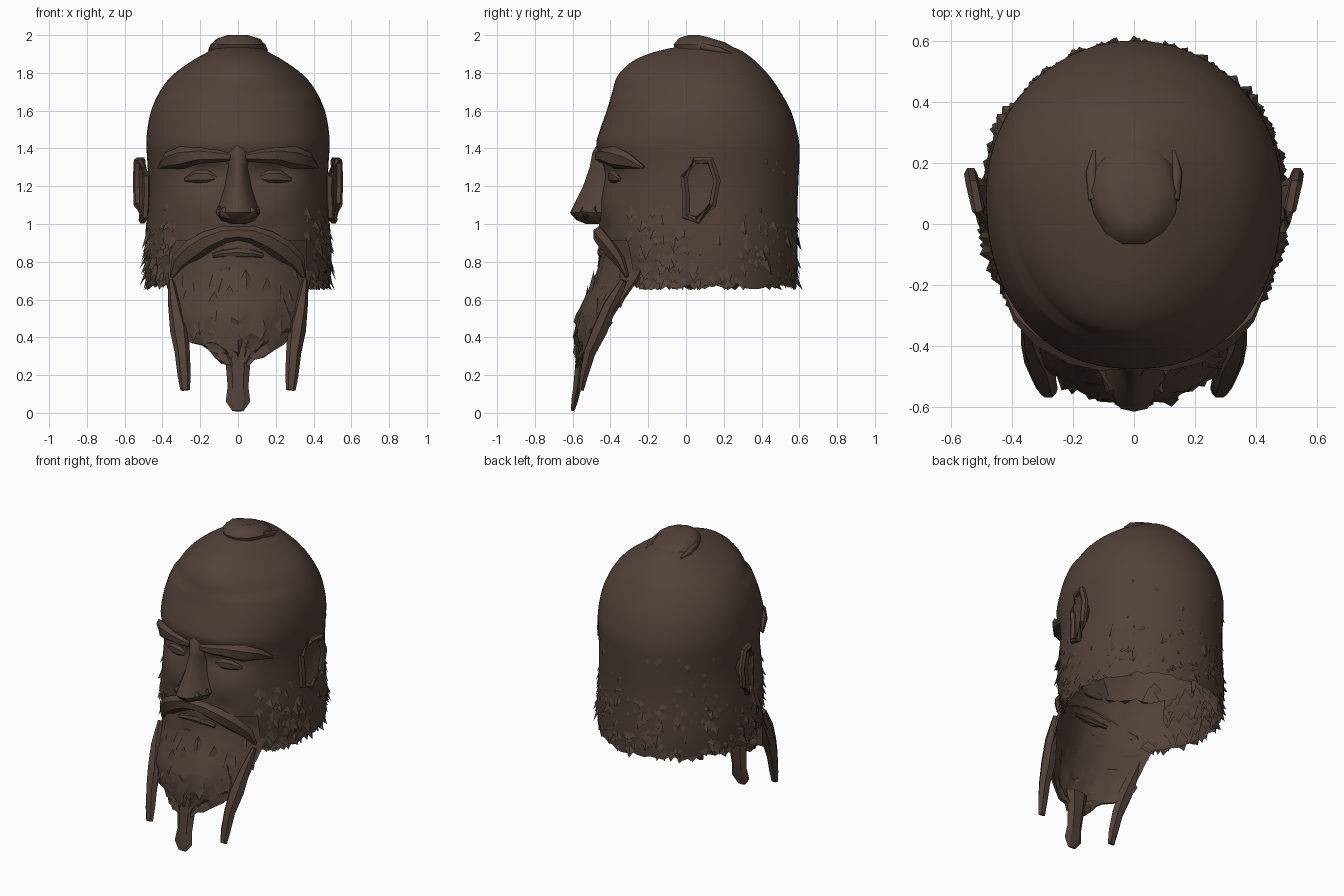
import bpy, bmesh, math, random
from mathutils import Vector

random.seed(7)
default = bpy.data.objects.get("Cube")
if default:
    bpy.data.objects.remove(default, do_unlink=True)

brown = bpy.data.materials.new("dark brown")
brown.use_nodes = True
colour = (0.085, 0.054, 0.041, 1)
brown.diffuse_color = colour
brown.node_tree.nodes["Principled BSDF"].inputs["Base Color"].default_value = colour


def finish(name, bm, angle=40):
    """Turn a bmesh into a shaded, coloured object."""
    bmesh.ops.remove_doubles(bm, verts=bm.verts, dist=0.0005)
    bmesh.ops.recalc_face_normals(bm, faces=bm.faces)
    mesh = bpy.data.meshes.new(name)
    bm.to_mesh(mesh)
    bm.free()
    mesh.materials.append(brown)
    obj = bpy.data.objects.new(name, mesh)
    bpy.context.collection.objects.link(obj)
    bpy.ops.object.select_all(action="DESELECT")
    obj.select_set(True)
    bpy.context.view_layer.objects.active = obj
    if angle:
        bpy.ops.object.shade_smooth_by_angle(angle=math.radians(angle))
    return obj


def loft(bm, rings, closed=False, floor=True):
    """Skin equal-length rings of points and cap the ends."""
    loops = [[bm.verts.new(p) for p in ring] for ring in rings]
    count = len(loops[0])
    pairs = list(zip(loops, loops[1:])) + ([(loops[-1], loops[0])] if closed else [])
    for low, high in pairs:
        for i in range(count):
            j = (i + 1) % count
            bm.faces.new((low[i], low[j], high[j], high[i]))
    if not closed:
        bm.faces.new(loops[-1])
        if floor:
            bm.faces.new(loops[0])


def smooth_rows(rows, steps):
    """Catmull-Rom interpolation of a table of rows."""
    result = []
    for k in range(len(rows) - 1):
        a, b, c, d = (rows[min(max(k + o, 0), len(rows) - 1)] for o in (-1, 0, 1, 2))
        for s in range(steps):
            t = s / steps
            result.append([q + t / 2 * (r - p + t * (2 * p - 5 * q + 4 * r - e + t * (3 * (q - r) + e - p)))
                           for p, q, r, e in zip(a, b, c, d)])
    return result + [list(rows[-1])]


def tube(bm, path, side=1, closed=False, sides=8):
    """Sweep an oval along rows of x, y, z, width, depth; side -1 mirrors it."""
    points = [Vector((x * side, y, z)) for x, y, z, w, d in path]
    rings, last = [], len(path) - 1
    for k, point in enumerate(points):
        if closed:
            along = points[(k + 1) % len(points)] - points[k - 1]
        else:
            along = points[min(k + 1, last)] - points[max(k - 1, 0)]
        depth = Vector((0, 1, 0)) if abs(along.normalized().y) < 0.8 else Vector((0, 0, 1))
        width = along.cross(depth).normalized()
        depth = width.cross(along).normalized()
        ring = []
        for i in range(sides):
            a = math.tau * i / sides
            ring.append(point + width * path[k][3] * math.cos(a) + depth * path[k][4] * math.sin(a))
        rings.append(ring)
    loft(bm, rings, closed)


def scatter(name, source, count, keep, size):
    """Cover part of a surface with ragged hanging locks."""
    faces = [f for f in source.data.polygons if keep(f.center, f.normal)]
    bm = bmesh.new()
    for face in random.choices(faces, [f.area for f in faces], k=count):
        n = face.normal
        across = n.cross(Vector((0, 0, 1))).normalized()
        s = size * random.uniform(0.4, 1.2)
        c = face.center + across * random.uniform(-s, s) / 2
        up = Vector((0, 0, s * random.uniform(0.5, 1.2)))
        tip = c - up + n * s * random.uniform(0.05, 0.35) + across * random.uniform(-s, s) / 2
        tip.z = max(tip.z, 0.65 if c.y > -0.35 else 0.3)
        base = [c + up - n * s / 4, c - across * s * .6 - n * s / 6, c + across * s * .6 - n * s / 6]
        a, b, d, e = [bm.verts.new(p) for p in base + [tip]]
        for trio in ((a, b, e), (b, d, e), (d, a, e), (a, d, b)):
            bm.faces.new(trio)
    return finish(name, bm, 0)


# Skull and face: height, half width, front y, back y
SKULL = [(.66, .485, -.39, .585), (.8, .495, -.43, .59), (.95, .49, -.46, .59), (1.1, .478, -.455, .59),
         (1.22, .475, -.44, .595), (1.33, .48, -.45, .6), (1.42, .485, -.475, .6), (1.5, .48, -.455, .585),
         (1.6, .46, -.42, .555), (1.7, .415, -.39, .5), (1.78, .355, -.365, .445), (1.85, .265, -.3, .38),
         (1.9, .18, -.2, .32), (1.935, .11, -.06, .25), (1.95, .01, .09, .11)]
# Face relief: x, z, x spread, z spread, push backward
RELIEF = [(.19, 1.28, .11, .06, .05), (.24, 1.1, .09, .06, -.01), (.17, .97, .06, .05, .02)]


def skull_ring(row):
    z, w, front, back = row
    power = 2.25 if z < 1.7 else 2.0
    ring = []
    for i in range(72):
        a = math.tau * i / 72
        s, c = math.sin(a), math.cos(a)
        reach = (abs(s) ** power + abs(c) ** power) ** (-1 / power) if c > 0 else 1
        x = w * s * reach
        y = 0.1 - (0.1 - front) * c * reach if c > 0 else 0.1 - (back - 0.1) * c
        if c > 0:
            for cx, cz, sx, sz, push in RELIEF:
                y += push * math.exp(-((abs(x) - cx) / sx) ** 2 - ((z - cz) / sz) ** 2)
        drop = random.uniform(-0.01, 0.03) if z < 0.661 else 0
        ring.append((x, y, z + drop))
    return ring


# Hollow head, open below and behind the beard
bm = bmesh.new()
loft(bm, [skull_ring(r) for r in smooth_rows(SKULL, 4)], floor=False)
hidden = []
for f in bm.faces:
    c = f.calc_center_median()
    if c.z < .9 and abs(c.x) < .36 and c.y < -.2:
        hidden.append(f)
bmesh.ops.delete(bm, geom=hidden, context="FACES")
head = finish("head", bm)

# Topknot, overhanging in front and sinking into the crown behind
bm = bmesh.new()
KNOT = [(1.89, .08, .02), (1.92, .145, -.06), (1.95, .15, -.07), (1.985, .12, -.04), (2.0, .06, .01)]
rings = []
for z, w, front in KNOT:
    ring = []
    for i in range(14):
        a = math.tau * i / 14
        y = .11 + (.11 - front) * math.sin(a)
        ring.append((w * math.cos(a) * (1 + random.uniform(-.06, .06)), y, z - max(0, y - .08) * .3))
    rings.append(ring)
loft(bm, rings)
for side in (-1, 1):
    tube(bm, [(.13, .08, 1.94, .02, .02), (.14, .17, 1.92, .018, .018), (.13, .24, 1.905, .005, .005)], side)
finish("topknot", bm, 50)

# Nose: height, half width, ridge y, root y
NOSE = [(1.0, .035, -.53, -.4), (1.02, .08, -.58, -.4), (1.06, .1, -.615, -.4), (1.11, .085, -.59, -.4),
        (1.2, .06, -.545, -.4), (1.3, .045, -.51, -.4), (1.38, .06, -.495, -.4), (1.43, .03, -.465, -.42)]
bm = bmesh.new()
loft(bm, [[(-w * 1.3, root, z), (-w, (ridge + root) / 2, z), (-w * .45, ridge + .01, z), (0, ridge, z),
           (w * .45, ridge + .01, z), (w, (ridge + root) / 2, z), (w * 1.3, root, z)]
          for z, w, ridge, root in NOSE])
for side in (-1, 1):
    tube(bm, [(.03, -.55, 1.04, .02, .03), (.07, -.53, 1.06, .035, .035), (.09, -.47, 1.07, .03, .03)], side)
finish("nose", bm, 45)

# Features on both sides of the face
BROW = [(.04, -.46, 1.355, .02, .02), (.11, -.455, 1.36, .035, .03), (.2, -.43, 1.365, .045, .035),
        (.3, -.375, 1.35, .06, .035), (.37, -.305, 1.335, .045, .025), (.42, -.225, 1.3, .008, .01)]
EYE = [(.11, -.4, 1.245, .01, .01), (.16, -.395, 1.25, .035, .02), (.22, -.38, 1.25, .035, .02),
       (.28, -.35, 1.235, .01, .01)]
MOUSTACHE = [(-.01, -.46, .95, .035, .035), (.07, -.46, .945, .045, .035), (.16, -.435, .91, .055, .035),
             (.24, -.395, .86, .06, .03), (.31, -.345, .8, .05, .025), (.35, -.31, .72, .012, .01)]
EAR = [(.485, -.01, 1.25), (.51, .05, 1.335), (.53, .13, 1.335), (.535, .165, 1.23),
       (.53, .14, 1.1), (.505, .06, 1.02), (.49, 0, 1.04), (.485, 0, 1.15)]
for side, label in ((1, "left"), (-1, "right")):
    for part, path in (("eyebrow", BROW), ("eye", EYE), ("moustache", MOUSTACHE)):
        bm = bmesh.new()
        tube(bm, path, side, sides=6)
        finish(f"{label}_{part}", bm, 35)
    # Ear rim with a sunken bowl and a wedge behind it
    bm = bmesh.new()
    tube(bm, [(*p, .022, .022) for p in EAR], side, True, 6)
    rim = [bm.verts.new((x * side, y, z)) for x, y, z in EAR]
    for depth_x, depth_y in ((.475, .06), (.44, .12)):
        centre = bm.verts.new((depth_x * side, depth_y, 1.2))
        for i in range(len(rim)):
            bm.faces.new((rim[i - 1], rim[i], centre))
    finish(f"{label}_ear", bm, 35)

# Mouth
bm = bmesh.new()
tube(bm, [(x, -.445 + x * x, .85 - x * x, .03 - abs(x) / 8, .025) for x in (-.13, -.08, 0, .08, .13)])
finish("lower_lip", bm)

# Beard, a thin curved shell: height, half width, front y
BEARD = [(.25, .03, -.575), (.28, .09, -.58), (.34, .19, -.585), (.42, .3, -.59),
         (.5, .345, -.585), (.58, .36, -.55), (.66, .375, -.51), (.74, .39, -.475), (.83, .405, -.455),
         (.93, .415, -.455), (1.02, .4, -.42)]


def beard_ring(row):
    z, w, front = row
    bow = w * w * 1.5
    steps = [i / 9 for i in range(-9, 10)]
    outer = []
    for t in steps:
        j = random.uniform(-.014, .014)
        outer.append((w * t, front + bow * abs(t) ** 2.2 + j, z + j * 1.5))
    return outer + [(x * .98, y + .015, z) for x, y, z in reversed(outer)]


bm = bmesh.new()
loft(bm, [beard_ring(r) for r in smooth_rows(BEARD, 2)])
beard = finish("beard", bm, 30)

# Three hanging points of the beard
LOCK = [(.355, -.33, .7, .015, .02), (.335, -.4, .57, .035, .04), (.31, -.455, .44, .05, .045),
        (.295, -.51, .32, .04, .035), (.285, -.54, .2, .035, .025), (.28, -.555, .12, .025, .015)]
TIP = [(0, -.55, .38, .08, .03), (0, -.56, .26, .065, .03), (0, -.575, .14, .055, .025),
       (0, -.59, .06, .065, .02), (0, -.6, .01, .03, .01)]
for name, path, side in (("left_lock", LOCK, 1), ("right_lock", LOCK, -1), ("centre_lock", TIP, 1)):
    bm = bmesh.new()
    tube(bm, path, side, sides=6)
    finish(name, bm, 25)

# Ragged hair around the head, sideburns and beard
scatter("hair_locks", head, 210, lambda c, n: c.z < 1.02 and c.y > -.3, .08)
scatter("nape_locks", head, 35, lambda c, n: 1 < c.z < 1.4 and c.y > .3, .055)
scatter("sideburns", head, 70, lambda c, n: c.z < 1.12 and -.34 < c.y < -.05, .09)
scatter("beard_locks", beard, 50, lambda c, n: n.y < -.1 and .42 < c.z < .76, .085)
